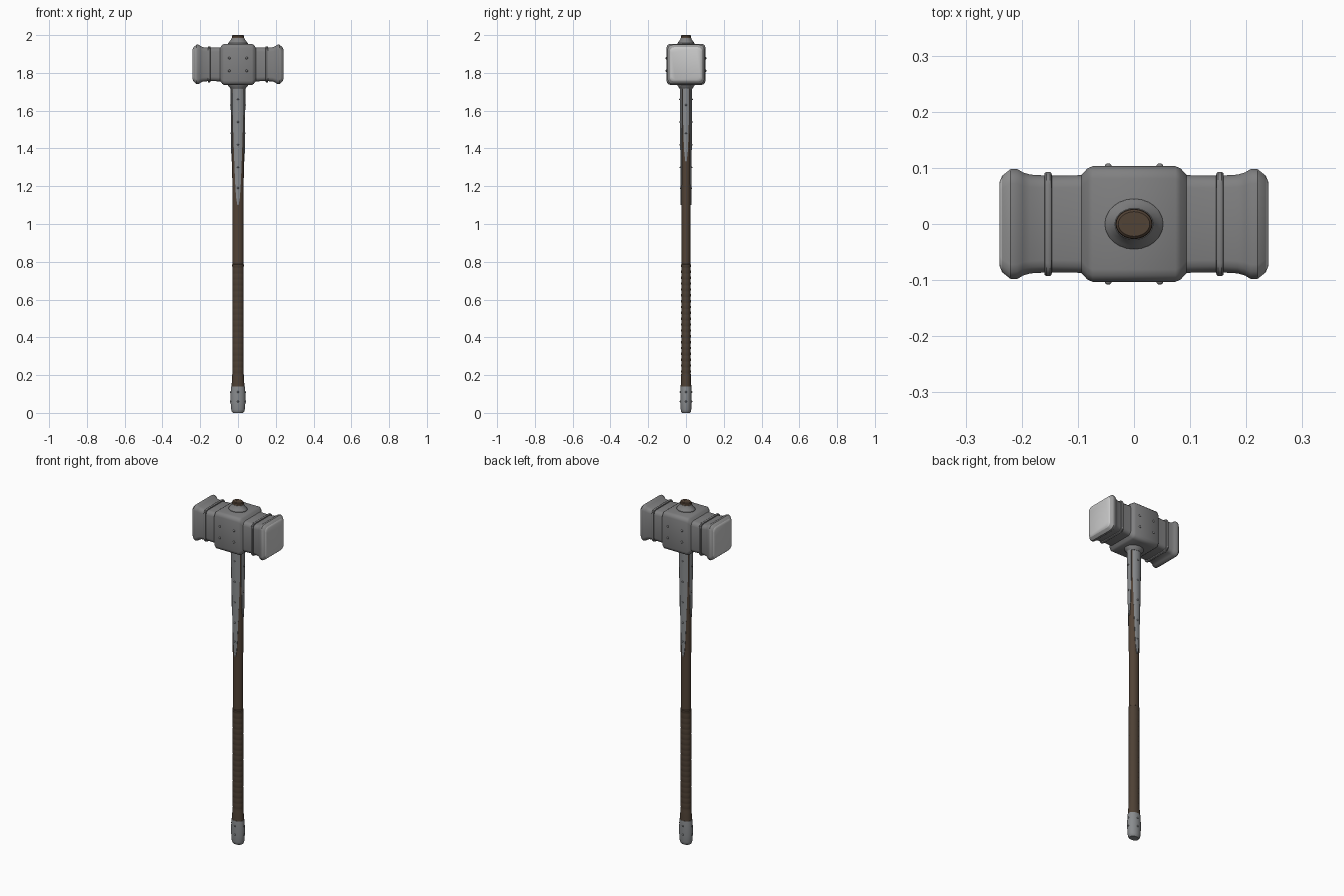
import bpy, bmesh, math
from mathutils import Vector, Matrix

old = bpy.data.objects.get("Cube")
if old:
    bpy.data.objects.remove(old, do_unlink=True)


def material(name, rgb):
    m = bpy.data.materials.new(name)
    m.use_nodes = True
    m.diffuse_color = (*rgb, 1)
    node = m.node_tree.nodes["Principled BSDF"]
    node.inputs["Base Color"].default_value = (*rgb, 1)
    node.inputs["Roughness"].default_value = 0.6
    return m


STEEL = material("steel grey", (0.215, 0.215, 0.218))
RIM = material("worn steel", (0.34, 0.34, 0.34))
FACE = material("polished steel", (0.58, 0.58, 0.58))
STRAP = material("strap steel", (0.25, 0.26, 0.27))
WOOD = material("brown wood", (0.085, 0.056, 0.037))
LEATHER = material("dark leather", (0.076, 0.052, 0.035))
HEAD_Z = 1.845


def finish(name, bm, mat, angle=35):
    bmesh.ops.recalc_face_normals(bm, faces=bm.faces[:])
    mesh = bpy.data.meshes.new(name)
    bm.to_mesh(mesh)
    bm.free()
    mesh.materials.append(mat)
    ob = bpy.data.objects.new(name, mesh)
    bpy.context.collection.objects.link(ob)
    bpy.ops.object.select_all(action='DESELECT')
    ob.select_set(True)
    bpy.context.view_layer.objects.active = ob
    bpy.ops.object.shade_smooth_by_angle(angle=math.radians(angle))
    return ob


def loft(name, rings, mat, angle=35):
    """Skin a list of equal closed rings and cap both ends."""
    bm = bmesh.new()
    loops = [[bm.verts.new(p) for p in ring] for ring in rings]
    n = len(loops[0])
    for a, b in zip(loops, loops[1:]):
        for i in range(n):
            j = (i + 1) % n
            bm.faces.new((a[i], a[j], b[j], b[i]))
    bm.faces.new(loops[0])
    bm.faces.new(loops[-1])
    return finish(name, bm, mat, angle)


def turned(name, profile, mat, seg=24):
    """Oval turned part from (z, x radius, y radius) stations."""
    turns = [2 * math.pi * i / seg for i in range(seg)]
    return loft(name, [[(rx * math.cos(t), ry * math.sin(t), z) for t in turns]
                       for z, rx, ry in profile], mat)


def block_ring(x, hy, hz, r):
    """Rounded rectangle across the head at x."""
    ring = []
    for k, (sy, sz) in enumerate(((1, 1), (-1, 1), (-1, -1), (1, -1))):
        for s in range(4):
            t = math.pi / 2 * (k + s / 3)
            ring.append((x, sy * (hy - r) + r * math.cos(t),
                         HEAD_Z + sz * (hz - r) + r * math.sin(t)))
    return ring


def rivets(name, spots, mat, size=0.006):
    """Domed rivets from (position, outward normal) pairs."""
    bm = bmesh.new()
    for pos, normal in spots:
        turn = Vector(normal).to_track_quat('Z', 'Y').to_matrix().to_4x4()
        bmesh.ops.create_uvsphere(
            bm, u_segments=10, v_segments=6, radius=size,
            matrix=Matrix.Translation(pos) @ turn @ Matrix.Diagonal((1, 1, 0.8, 1)))
    finish(name, bm, mat, 60)


# Hammer head: flared faces, narrow necks, thick middle block
half = [(0.24, 0.074, 0.08, 0.018), (0.235, 0.086, 0.091, 0.023),
        (0.22, 0.098, 0.104, 0.026), (0.208, 0.098, 0.104, 0.026),
        (0.198, 0.092, 0.097, 0.024), (0.185, 0.088, 0.091, 0.022),
        (0.15, 0.086, 0.088, 0.022), (0.094, 0.087, 0.09, 0.022),
        (0.083, 0.099, 0.103, 0.022), (0.074, 0.103, 0.109, 0.022)]
stations = [(-x, *rest) for x, *rest in half] + half[::-1]
head = loft("hammer_head", [block_ring(*s) for s in stations], STEEL, 40)

# Bright striking faces with worn rims
head.data.materials.append(RIM)
head.data.materials.append(FACE)
for poly in head.data.polygons:
    reach = abs(poly.center.x)
    poly.material_index = 2 if reach > 0.236 else 1 if reach > 0.225 else 0

# Raised bands around both necks
for side, label in ((1, "left"), (-1, "right")):
    bands = [(-0.007, 0.084), (-0.006, 0.091), (-0.003, 0.093),
             (0.003, 0.093), (0.006, 0.091), (0.007, 0.084)]
    loft(label + "_head_band",
         [block_ring(side * 0.153 + dx, h, h + 0.003, 0.024) for dx, h in bands], STEEL)

rivets("head_rivets", [((x, s * 0.103, z), (0, s, 0)) for x in (-0.046, 0.046)
                       for z in (1.811, 1.878) for s in (-1, 1)], STEEL, 0.0065)

# Collars above and below the head
turned("top_collar", [(1.945, 0.052, 0.045), (1.957, 0.052, 0.045), (1.965, 0.046, 0.039),
                      (1.976, 0.037, 0.031), (1.985, 0.034, 0.028)], STEEL)
turned("bottom_collar", [(1.715, 0.039, 0.034), (1.722, 0.043, 0.037), (1.733, 0.053, 0.046),
                         (1.745, 0.055, 0.048)], STEEL)

# Wooden shaft, swelling towards the head
SHAFT = [(0.1, 0.028, 0.023), (0.75, 0.028, 0.023), (1.0, 0.0285, 0.0235),
         (1.2, 0.03, 0.025), (1.4, 0.032, 0.0265), (1.74, 0.036, 0.029)]
turned("wooden_shaft", SHAFT, WOOD)
turned("shaft_top", [(1.94, 0.032, 0.026), (1.988, 0.033, 0.027), (1.996, 0.032, 0.026),
                     (2.0, 0.028, 0.022)], WOOD)
bm = bmesh.new()
bmesh.ops.create_cube(bm, size=1, matrix=Matrix.Translation((0, 0, 1.998))
                      @ Matrix.Diagonal((0.042, 0.004, 0.005, 1)))
finish("shaft_wedge", bm, LEATHER)

# Leather grip made of shallow overlapping turns
grip = [(0.13, 0.035, 0.029), (0.16, 0.033, 0.027), (0.2, 0.031, 0.026)]
turns = 18
for i in range(turns):
    z = 0.21 + i * 0.031
    grip += [(z, 0.0293, 0.0243), (z + 0.004, 0.0303, 0.0253), (z + 0.027, 0.03, 0.025)]
grip += [(0.772, 0.0295, 0.0245), (0.775, 0.031, 0.026), (0.785, 0.031, 0.026),
         (0.788, 0.028, 0.023)]
turned("leather_grip", grip, LEATHER)

# Metal end cap
turned("end_cap", [(0, 0.027, 0.021), (0.006, 0.033, 0.026), (0.018, 0.036, 0.028),
                   (0.055, 0.039, 0.03), (0.095, 0.039, 0.03), (0.13, 0.037, 0.03),
                   (0.14, 0.036, 0.029), (0.142, 0.032, 0.026)], STRAP)
rivets("end_cap_rivets",
       [((x * 0.039, y * 0.03, z), (x, y, 0)) for z in (0.06, 0.11)
        for x, y in ((1, 0), (-1, 0), (0, 1), (0, -1))], STRAP, 0.005)


def shaft_radii(z):
    for (z0, a0, b0), (z1, a1, b1) in zip(SHAFT, SHAFT[1:]):
        if z <= z1:
            f = (z - z0) / (z1 - z0)
            return a0 + f * (a1 - a0), b0 + f * (b1 - b0)


def shaft_point(facing, z, offset, lift):
    """Point on the shaft, lifted outward, at a sideways offset from a facing."""
    a, b = shaft_radii(z)
    across = a if abs(math.sin(facing)) > 0.5 else b
    t = facing + math.asin(offset / across)
    return Vector(((a + lift) * math.cos(t), (b + lift) * math.sin(t), z))


def strap(name, facing, outline):
    """Curved tapering plate hugging the shaft; outline holds (z, half width)."""
    rings = []
    for z, w in outline:
        cols = [w * k / 3 for k in range(-3, 4)]
        rings.append([shaft_point(facing, z, o, 0.004) for o in cols]
                     + [shaft_point(facing, z, o, -0.002) for o in reversed(cols)])
    loft(name, rings, STRAP, 40)


# Tapering straps: long on front and back, short on the sides
LONG = [(1.74, 0.027), (1.6, 0.0255), (1.45, 0.0215), (1.3, 0.0165),
        (1.2, 0.0125), (1.14, 0.009), (1.1, 0.003)]
SHORT = [(1.74, 0.015), (1.56, 0.0135), (1.45, 0.011), (1.38, 0.008), (1.33, 0.003)]
for label, facing, outline, heights in (
        ("front", -math.pi / 2, LONG, (1.66, 1.54, 1.42, 1.3, 1.19)),
        ("back", math.pi / 2, LONG, (1.66, 1.54, 1.42, 1.3, 1.19)),
        ("left", 0, SHORT, (1.63, 1.48)),
        ("right", math.pi, SHORT, (1.63, 1.48))):
    strap(label + "_strap", facing, outline)
    out = (math.cos(facing), math.sin(facing), 0)
    rivets(label + "_strap_rivets",
           [(shaft_point(facing, z, 0, 0.004), out) for z in heights], STRAP, 0.005)
